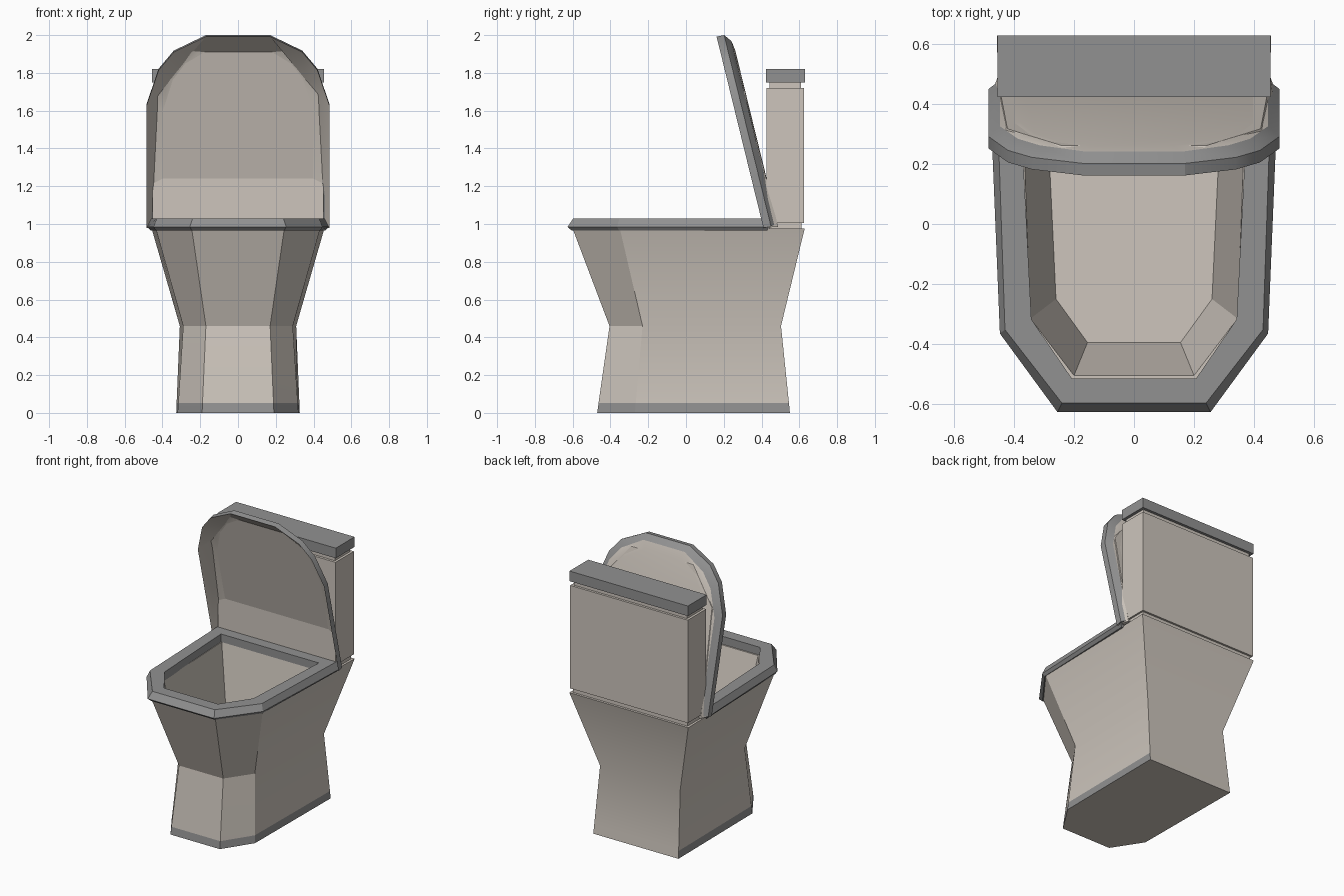
import bpy, bmesh, math

if "Cube" in bpy.data.objects:
    bpy.data.objects.remove(bpy.data.objects["Cube"])


def material(name, rgb):
    m = bpy.data.materials.new(name)
    m.diffuse_color = (*rgb, 1)
    m.use_nodes = True
    m.node_tree.nodes["Principled BSDF"].inputs["Base Color"].default_value = m.diffuse_color
    return m


CERAMIC = material("warm ceramic", (0.61, 0.56, 0.505))
GREY = material("grey trim", (0.285, 0.285, 0.285))


def loop(z, *pts):
    """Horizontal symmetric loop from right-hand (x, y) points."""
    right = [(x, y, z) for x, y in pts]
    return right + [(-x, y, z) for x, y, z in reversed(right)]


def skin(name, loops, mats, paint=None, ring=False, angle=25):
    """Bridge equal-length loops into a closed solid, or a ring."""
    bm = bmesh.new()
    vs = [[bm.verts.new(p) for p in lp] for lp in loops]
    n = len(vs[0])
    pairs = list(zip(range(len(vs) - 1), range(1, len(vs))))
    if ring:
        pairs.append((len(vs) - 1, 0))
    for a, b in pairs:
        for i in range(n):
            j = (i + 1) % n
            f = bm.faces.new((vs[a][i], vs[a][j], vs[b][j], vs[b][i]))
            f.material_index = paint(a, i) if paint else 0
    if not ring:
        bm.faces.new(vs[0])
        bm.faces.new(vs[-1])
    bmesh.ops.recalc_face_normals(bm, faces=bm.faces)
    me = bpy.data.meshes.new(name)
    bm.to_mesh(me)
    bm.free()
    for m in mats:
        me.materials.append(m)
    ob = bpy.data.objects.new(name, me)
    bpy.context.collection.objects.link(ob)
    bpy.ops.object.select_all(action='DESELECT')
    ob.select_set(True)
    bpy.context.view_layer.objects.active = ob
    bpy.ops.object.shade_smooth_by_angle(angle=math.radians(angle))
    return ob


def box(name, hx, y0, y1, z0, z1, mat):
    return skin(name, [loop(z, (hx, y0), (hx, y1)) for z in (z0, z1)], [mat])


# Pedestal and hollow bowl; grey plinth strip on all sides but the back
skin("bowl_body", [
    loop(0.0, (0.19, -0.47), (0.32, -0.27), (0.327, 0.55)),
    loop(0.052, (0.188, -0.463), (0.316, -0.266), (0.325, 0.545)),
    loop(0.46, (0.17, -0.405), (0.29, -0.23), (0.308, 0.503)),
    loop(0.975, (0.245, -0.60), (0.435, -0.35), (0.457, 0.628)),
    loop(0.975, (0.20, -0.505), (0.345, -0.315), (0.37, 0.35)),
    loop(0.50, (0.155, -0.395), (0.26, -0.25), (0.285, 0.28)),
], [CERAMIC, GREY], lambda row, i: int(row == 0 and i != 2))

# Seat ring with a sloped outer edge
skin("seat", [
    loop(0.965, (0.245, -0.605), (0.435, -0.355), (0.462, 0.43)),
    loop(0.985, (0.255, -0.627), (0.447, -0.365), (0.48, 0.44)),
    loop(1.03, (0.24, -0.597), (0.43, -0.352), (0.457, 0.44)),
    loop(1.03, (0.207, -0.515), (0.342, -0.318), (0.376, 0.35)),
    loop(0.97, (0.207, -0.515), (0.342, -0.318), (0.376, 0.35)),
], [GREY], ring=True)


# Raised lid: leaning dish with a grey rim
def lid_loop(depth, pts):
    right = [(x, 0.405 - 0.245 * (z - 1) + depth, z) for x, z in pts]
    return right + [(-x, y, z) for x, y, z in reversed(right)]


rim = [(0.485, 0.98), (0.485, 1.625), (0.42, 1.815), (0.34, 1.91), (0.17, 1.992)]
rim_top = [(x, z + 0.008) for x, z in rim]
bevel = [(0.447, 1.0), (0.447, 1.62), (0.388, 1.79), (0.315, 1.88), (0.158, 1.968)]
dish = [(0.455, 0.985), (0.422, 1.68), (0.362, 1.757), (0.301, 1.833), (0.24, 1.91)]
back = [(x * 0.85, 1.03 + (z - 1.0) * 0.92) for x, z in bevel]
skin("lid", [lid_loop(0.079, dish), lid_loop(0, rim), lid_loop(0.042, rim_top),
             lid_loop(0.073, bevel), lid_loop(0.081, back)],
     [CERAMIC, GREY], lambda row, i: int(row in (1, 2)))

# Cistern with recessed necks and a grey cover
box("cistern_foot", 0.44, 0.44, 0.612, 0.96, 1.03, CERAMIC)
box("cistern", 0.452, 0.425, 0.626, 1.005, 1.72, CERAMIC)
box("cistern_neck", 0.435, 0.442, 0.61, 1.71, 1.76, CERAMIC)
box("cistern_cover", 0.455, 0.423, 0.629, 1.75, 1.82, GREY)
